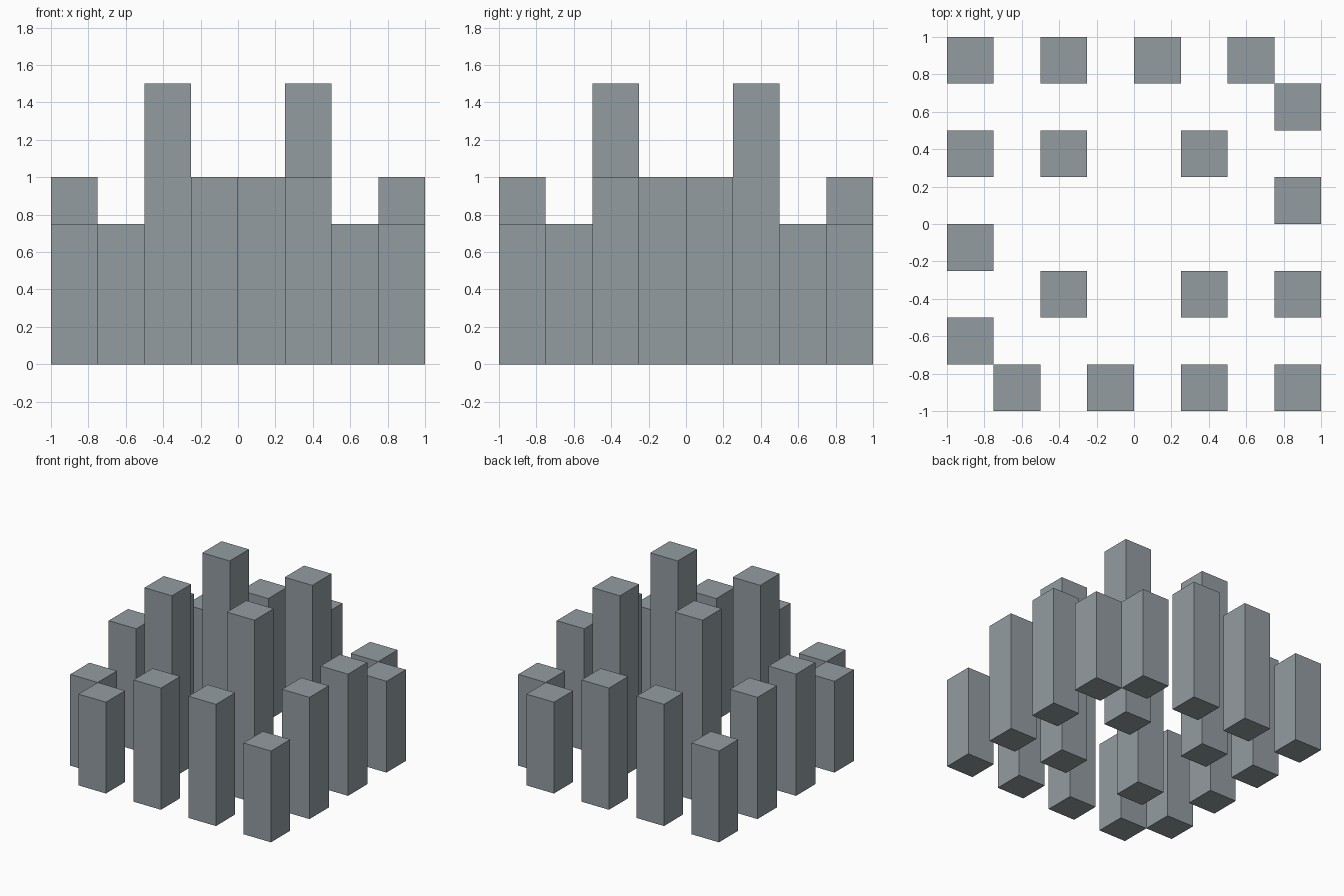
import bpy

if "Cube" in bpy.data.objects:
    bpy.data.objects.remove(bpy.data.objects["Cube"])

S = 0.25  # square pillar width

stone = bpy.data.materials.new("blue_grey_stone")
stone.diffuse_color = (0.29, 0.335, 0.355, 1)
stone.use_nodes = True
stone.node_tree.nodes["Principled BSDF"].inputs["Base Color"].default_value = stone.diffuse_color


def pillar(name, x, y, h):
    bpy.ops.mesh.primitive_cube_add(size=1, location=(x, y, h / 2))
    ob = bpy.context.object
    ob.name = name
    ob.scale = (S, S, h)
    bpy.ops.object.transform_apply(location=False, rotation=False, scale=True)
    ob.data.materials.append(stone)


# half of the outer ring (centre x, centre y, height)
ring = [
    (0.875, -0.875, 0.75),    # corner
    (0.375, -0.875, 1.0),     # front row
    (-0.125, -0.875, 1.0),
    (-0.625, -0.875, 0.75),
    (-0.875, -0.625, 0.75),   # left row
    (-0.875, -0.125, 1.0),
    (-0.875, 0.375, 1.0),
]

# the other half is the same turned 180 degrees
for turn in (1, -1):
    for x, y, h in ring:
        pillar("outer_pillar", turn * x, turn * y, h)

# four tall inner pillars
for x in (-0.375, 0.375):
    for y in (-0.375, 0.375):
        pillar("inner_pillar", x, y, 1.5)
